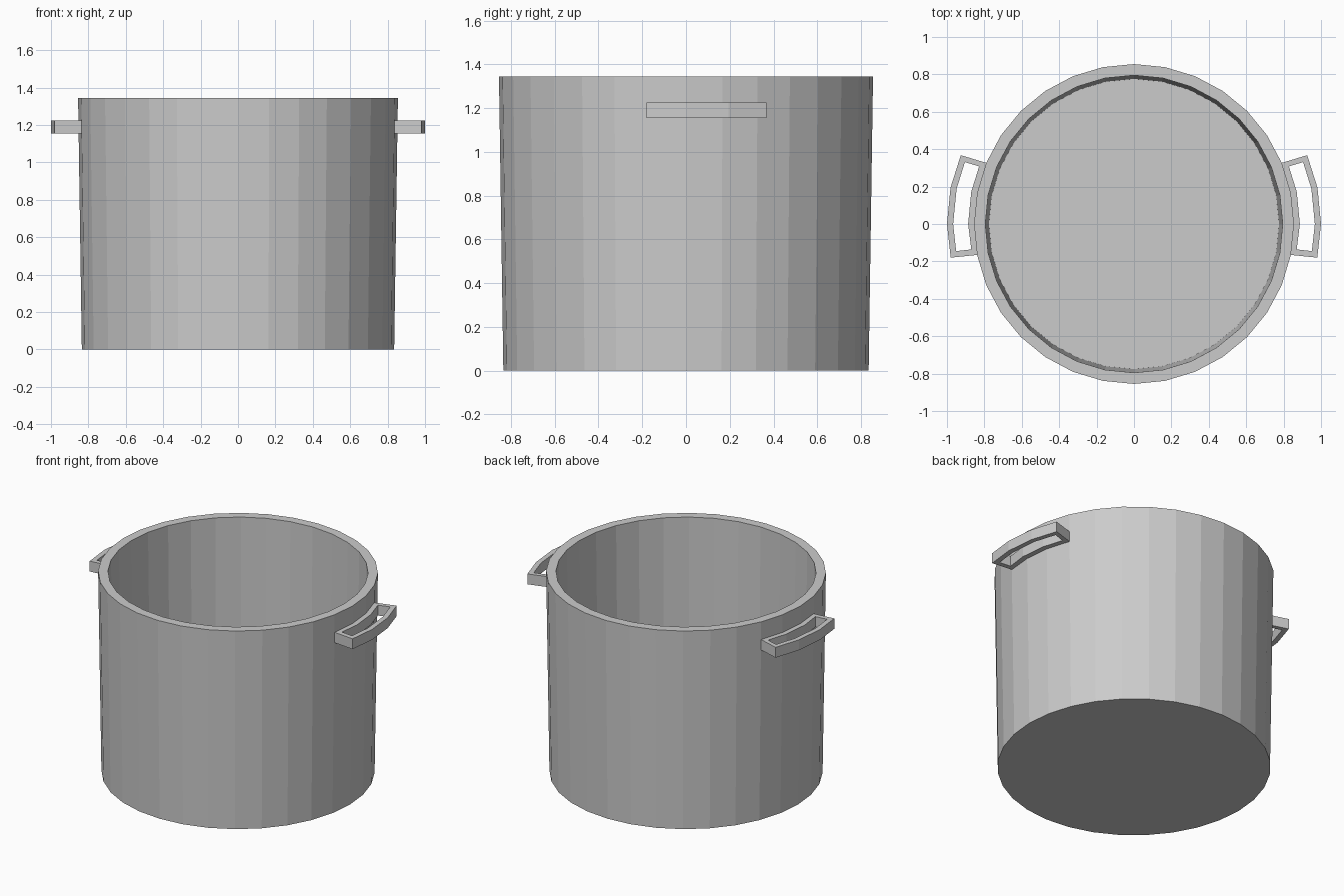
import bpy, bmesh
from math import sin, cos, radians, pi

if "Cube" in bpy.data.objects:
    bpy.data.objects.remove(bpy.data.objects["Cube"])

SIDES = 32


def make_object(name, bm):
    bmesh.ops.recalc_face_normals(bm, faces=bm.faces[:])
    mesh = bpy.data.meshes.new(name)
    bm.to_mesh(mesh)
    bm.free()
    obj = bpy.data.objects.new(name, mesh)
    bpy.context.collection.objects.link(obj)
    return obj


def bridge(bm, a, b):
    n = len(a)
    for i in range(n):
        j = (i + 1) % n
        bm.faces.new((a[i], a[j], b[j], b[i]))


# Pot: lathed wall with a slight taper, flat rim and inner floor
def build_pot():
    bm = bmesh.new()
    profile = [(0.835, 0.0), (0.855, 1.345), (0.795, 1.345), (0.776, 0.06)]
    rings = [[bm.verts.new((r * cos(2 * pi * i / SIDES), r * sin(2 * pi * i / SIDES), z))
              for i in range(SIDES)] for r, z in profile]
    for a, b in zip(rings, rings[1:]):
        bridge(bm, a, b)
    bm.faces.new(rings[0])
    bm.faces.new(rings[-1])
    return make_object("pot_body", bm)


# Handle: slotted plate following three wall facets, ends square to the facets
def build_handle(z0=1.155, z1=1.225):
    def polar(r, deg):
        return (r * cos(radians(deg)), r * sin(radians(deg)))

    outer = [(0.926, 0.368), polar(1.0, 11.25), polar(1.0, 0), (0.980, -0.180),
             (0.816, -0.163), polar(0.835, 0), polar(0.835, 11.25), (0.768, 0.320)]
    slot = [(0.904, 0.331), polar(0.967, 11.25), polar(0.967, 0), (0.951, -0.145),
            (0.870, -0.136), polar(0.887, 0), polar(0.887, 11.25), (0.828, 0.308)]
    bm = bmesh.new()
    ob, ot, sb, st = [[bm.verts.new((x, y, z)) for x, y in loop]
                      for loop in (outer, slot) for z in (z0, z1)]
    bridge(bm, ob, ot)
    bridge(bm, ot, st)
    bridge(bm, st, sb)
    bridge(bm, sb, ob)
    obj = make_object("side_handles", bm)
    obj.modifiers.new("mirror", 'MIRROR').use_axis[0] = True
    return obj


build_pot()
build_handle()
